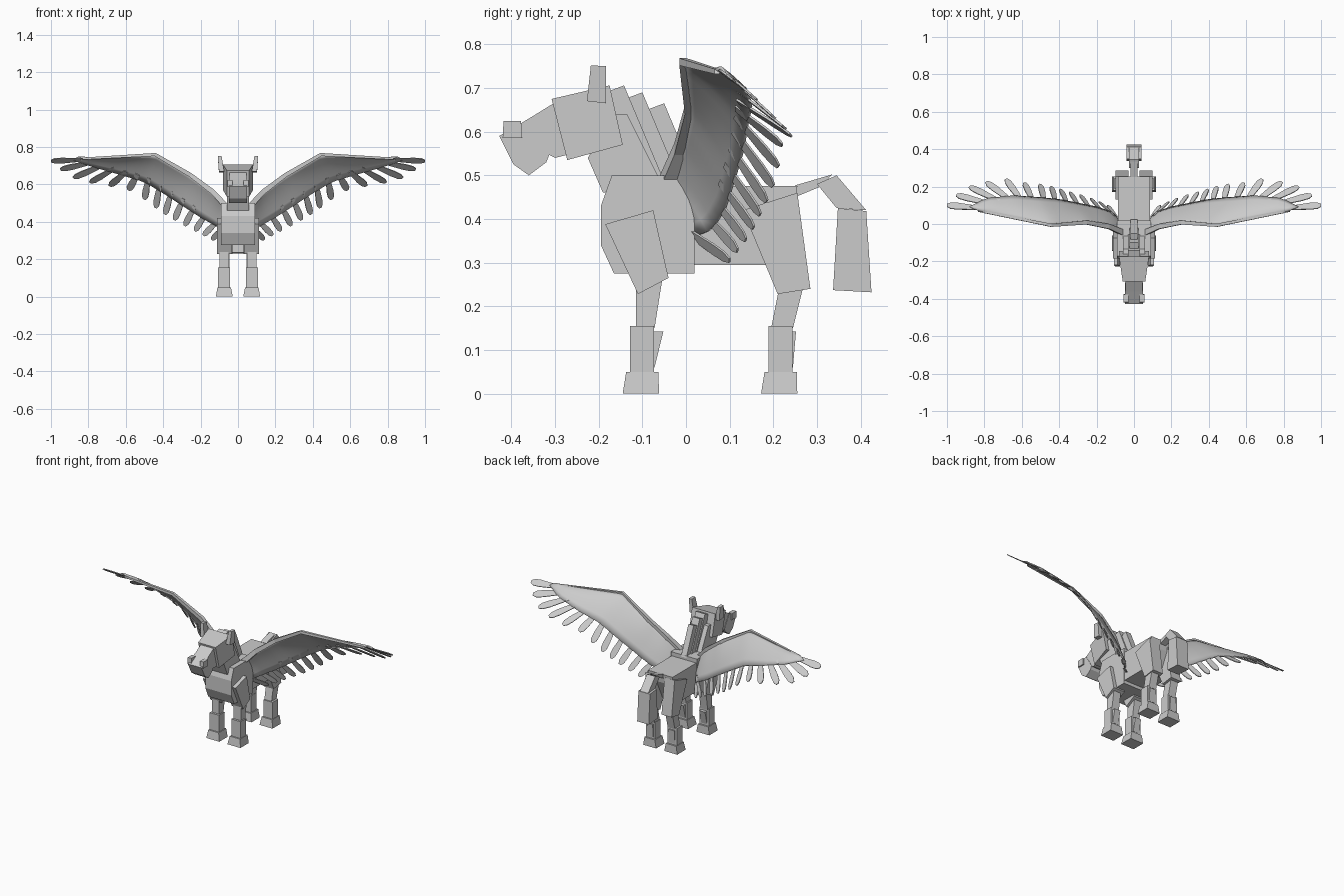
import bpy
import bmesh
import math
from mathutils import Vector

default_cube = bpy.data.objects.get("Cube")
if default_cube:
    bpy.data.objects.remove(default_cube, do_unlink=True)

# One plain grey for the whole model
grey = bpy.data.materials.new("plain grey")
grey.use_nodes = True
colour = (0.6, 0.6, 0.6, 1)
grey.diffuse_color = colour
grey.node_tree.nodes["Principled BSDF"].inputs["Base Color"].default_value = colour


def finish(name, bm, smooth=False):
    """Turn a bmesh into a named, coloured object."""
    bmesh.ops.recalc_face_normals(bm, faces=bm.faces)
    mesh = bpy.data.meshes.new(name)
    bm.to_mesh(mesh)
    bm.free()
    mesh.materials.append(grey)
    obj = bpy.data.objects.new(name, mesh)
    bpy.context.collection.objects.link(obj)
    if smooth:
        bpy.ops.object.select_all(action="DESELECT")
        obj.select_set(True)
        bpy.context.view_layer.objects.active = obj
        bpy.ops.object.shade_smooth_by_angle(angle=math.radians(35))
    return obj


def prism(name, profile, inner, outer):
    """Extrude a (y, z) side profile between two x values (or lists of them)."""
    count = len(profile)
    xs = [v if isinstance(v, list) else [v] * count for v in (inner, outer)]
    bm = bmesh.new()
    rings = [[bm.verts.new((x, y, z)) for x, (y, z) in zip(side, profile)] for side in xs]
    for ring in rings:
        bm.faces.new(ring)
    for i in range(count):
        j = (i + 1) % count
        bm.faces.new((rings[0][i], rings[0][j], rings[1][j], rings[1][i]))
    return finish(name, bm)


def centred(name, profile, half):
    """Symmetrical part across the middle plane."""
    other = [-v for v in half] if isinstance(half, list) else -half
    return prism(name, profile, other, half)


def paired(name, profile, inner, outer):
    """Same part on the left and the right."""
    for side, sign in (("left", 1), ("right", -1)):
        ends = [[sign * w for w in v] if isinstance(v, list) else sign * v
                for v in (inner, outer)]
        prism(side + "_" + name, profile, *ends)


# Body
centred("chest", [(-.17, .5), (.02, .5), (.02, .275), (-.165, .275),
                  (-.195, .34), (-.195, .43)], .09)
centred("barrel", [(.0, .475), (.255, .475), (.25, .42), (.19, .295), (.0, .295)], .085)

# Neck and stepped mane
centred("neck", [(-.225, .54), (-.165, .64), (-.135, .64), (-.06, .49), (-.19, .46)], .06)
for i, (y, z) in enumerate([(-.142, .706), (-.1, .69), (-.05, .665)]):
    foot = y + .42 * (z - .49)
    centred("mane_step_" + str(i + 1),
            [(y - .04, z - .015), (y, z), (foot, .49), (foot - .05, .49)],
            .032 - .007 * i)

# Head, muzzle, nostrils and ears
centred("head", [(-.308, .675), (-.175, .706), (-.145, .57), (-.272, .535)],
        [.06, .08, .08, .06])
centred("nose_bridge", [(-.3, .667), (-.36, .63), (-.36, .57), (-.3, .54), (-.26, .55)], .045)
centred("muzzle", [(-.428, .59), (-.36, .63), (-.312, .55), (-.32, .53),
                   (-.36, .5), (-.395, .525)], .047)
paired("nostril", [(-.418, .625), (-.378, .625), (-.375, .585), (-.42, .585)], .03, .055)
paired("ear", [(-.218, .752), (-.183, .75), (-.183, .665), (-.227, .67)],
       [.088, .088, .074, .074], [.108, .108, .102, .102])

# Tail
centred("tail_root", [(.25, .477), (.335, .502), (.31, .475), (.25, .45)], .02)
centred("tail_bend", [(.3, .48), (.345, .5), (.413, .42), (.345, .425)], .028)
centred("tail_brush", [(.348, .425), (.413, .418), (.425, .232), (.337, .237)], .04)

# Legs
paired("shoulder", [(-.185, .388), (-.075, .42), (-.04, .265), (-.11, .228)], .035, .113)
paired("thigh", [(.13, .42), (.255, .46), (.285, .24), (.21, .228)], .03, .1)
paired("front_upper_leg", [(-.115, .25), (-.053, .27), (-.072, .15), (-.115, .15)], .05, .1)
paired("hind_upper_leg", [(.215, .25), (.27, .25), (.245, .15), (.195, .15)], .045, .095)
for name, y in (("front", -.1), ("hind", .217)):
    paired(name + "_lower_leg", [(y - .028, .155), (y + .027, .155),
                                 (y + .027, .045), (y - .028, .045)], .043, .107)
    paired(name + "_hoof", [(y - .037, .05), (y + .037, .05),
                            (y + .038, 0), (y - .045, 0)],
           [.038, .038, .028, .028], [.11, .11, .118, .118])
    tuft = .048 if name == "front" else .035
    paired(name + "_fetlock", [(y + .02, .142), (y + tuft, .142), (y + .028, .06),
                               (y + .02, .06)], .055, .095)


# Wing guide lines: bone, back edge of the web, feather tips
bone_line = [(.05, -.05, .475), (.13, -.015, .56), (.25, .007, .65),
             (.44, -.008, .76), (.83, .07, .738)]
web_edge = [(.085, .02, .36), (.11, .06, .375), (.2, .09, .425), (.3, .11, .49),
            (.4, .13, .555), (.5, .14, .615), (.65, .15, .66), (.79, .135, .7),
            (.88, .09, .73)]
tip_line = [(.14, .1, .305), (.185, .118, .328), (.23, .137, .352), (.285, .155, .38),
            (.34, .17, .41), (.39, .185, .44), (.44, .2, .475), (.5, .212, .52),
            (.585, .22, .57), (.685, .24, .592), (.79, .225, .61), (.88, .2, .635),
            (.95, .155, .68), (1, .1, .725)]


def sample(line, t):
    """Point at fraction t along a polyline."""
    pts = [Vector(p) for p in line]
    left = t * sum((b - a).length for a, b in zip(pts, pts[1:]))
    for a, b in zip(pts, pts[1:]):
        size = (b - a).length
        if left <= size:
            return a.lerp(b, left / size)
        left -= size
    return pts[-1]


def thicken(obj, amount):
    mod = obj.modifiers.new("thickness", "SOLIDIFY")
    mod.thickness = amount
    mod.offset = 0


def mirrored(sign, p):
    return (sign * p[0], p[1], p[2])


def wing(side, sign):
    # Angular bone along the leading edge, tapering outwards
    bm = bmesh.new()
    rings = []
    for i, p in enumerate(bone_line):
        s = 1 - .16 * i
        rings.append([bm.verts.new(mirrored(sign, (p[0] + dx * s, p[1] + dy * s, p[2] + dz * s)))
                      for dx, dy, dz in ((0, -.014, .016), (0, .018, .016),
                                         (.012, .018, -.016), (.012, -.014, -.016))])
    for a, b in zip(rings, rings[1:]):
        for k in range(4):
            n = (k + 1) % 4
            bm.faces.new((a[k], a[n], b[n], b[k]))
    bm.faces.new(rings[0])
    bm.faces.new(rings[-1])
    finish(side + "_wing_bone", bm)

    # Smooth curved web between the bone and its back edge
    bm = bmesh.new()
    cols, rows = 24, 6
    grid = []
    for i in range(cols + 1):
        a, b = sample(bone_line, i / cols), sample(web_edge, i / cols)
        column = []
        for j in range(rows + 1):
            v = j / rows
            lift = Vector((-.3, 0, 1)) * .012 * math.sin(math.pi * v)
            column.append(bm.verts.new(mirrored(sign, a.lerp(b, v) + lift)))
        grid.append(column)
    for a, b in zip(grid, grid[1:]):
        for j in range(rows):
            bm.faces.new((a[j], b[j], b[j + 1], a[j + 1]))
    thicken(finish(side + "_wing_web", bm, smooth=True), .008)

    # Blunt flat feathers fanned along the back edge
    bm = bmesh.new()
    tips = [Vector(p) for p in tip_line]
    last = len(tips) - 1
    for i, tip in enumerate(tips):
        base = sample(web_edge, i / last)
        along = (tip - base).normalized()
        base = base - along * .04
        across = tips[min(i + 1, last)] - tips[max(i - 1, 0)]
        across = (across - along * across.dot(along)).normalized()
        width = .016 + .006 * i / last
        outline = [(0, -.6), (.65, -1), (.88, -.9), (1, -.4),
                   (1, .4), (.88, .9), (.65, 1), (0, .6)]
        bm.faces.new([bm.verts.new(mirrored(sign, base.lerp(tip, u) + across * width * w))
                      for u, w in outline])
    thicken(finish(side + "_wing_feathers", bm), .005)


wing("left", 1)
wing("right", -1)
